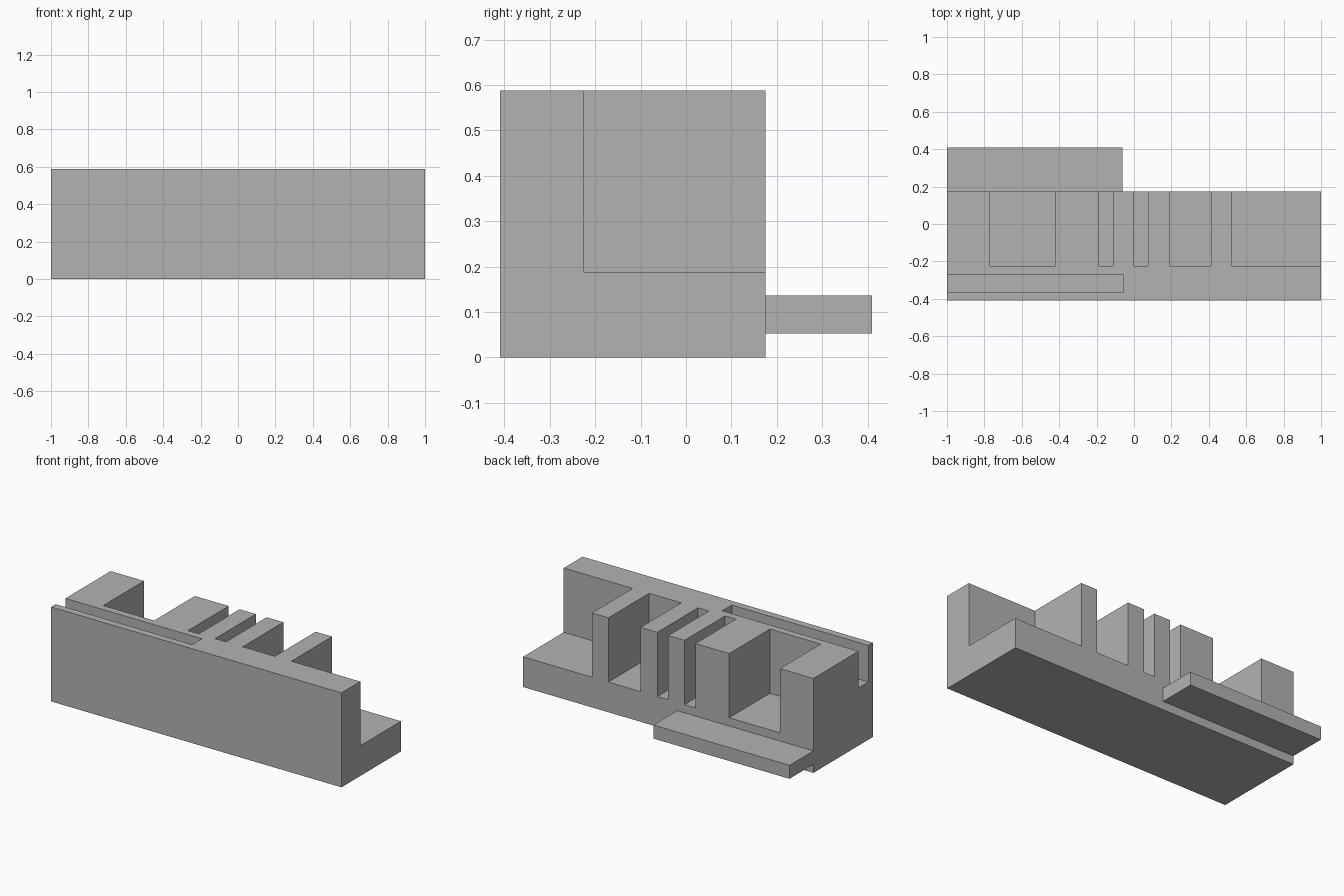
import bpy
import bmesh

if "Cube" in bpy.data.objects:
    bpy.data.objects.remove(bpy.data.objects["Cube"], do_unlink=True)

grey = bpy.data.materials.new("plain_grey")
grey.use_nodes = True
grey.diffuse_color = (0.45, 0.45, 0.45, 1)
grey.node_tree.nodes["Principled BSDF"].inputs["Base Color"].default_value = grey.diffuse_color


def box(name, x, y, z):
    """Axis-aligned box from (min, max) ranges."""
    bm = bmesh.new()
    bmesh.ops.create_cube(bm, size=1)
    for v in bm.verts:
        v.co = [r[0] if c < 0 else r[1] for c, r in zip(v.co, (x, y, z))]
    mesh = bpy.data.meshes.new(name)
    bm.to_mesh(mesh)
    bm.free()
    mesh.materials.append(grey)
    obj = bpy.data.objects.new(name, mesh)
    bpy.context.collection.objects.link(obj)
    return obj


def cut(target, cutter):
    """Subtract the cutter and keep the result as plain mesh."""
    mod = target.modifiers.new("cut", 'BOOLEAN')
    mod.operation = 'DIFFERENCE'
    mod.solver = 'EXACT'
    mod.object = cutter
    cutter.hide_render = True
    graph = bpy.context.evaluated_depsgraph_get()
    result = bpy.data.meshes.new_from_object(target.evaluated_get(graph))
    target.modifiers.clear()
    target.data = result
    bpy.data.objects.remove(cutter, do_unlink=True)


TOP, BACK, OVER = 0.588, 0.175, 0.2

# Main block
body = box("notched_body", (-1, 1), (-0.41, BACK), (0, TOP))

# Notches open to the back and top; the last one also runs off the left end
notches = [(-0.77, -0.42), (-0.187, -0.112), (0, 0.075), (0.19, 0.412), (0.525, 1 + OVER)]
for span in notches:
    cut(body, box("notch_cutter", span, (-0.225, BACK + OVER), (0.188, TOP + OVER)))

# Long groove in the top, open at the right end
cut(body, box("groove_cutter", (-1 - OVER, -0.06), (-0.365, -0.27), (0.36, TOP + OVER)))

# Flat ledge on the back
box("rear_ledge", (-1, -0.062), (BACK, 0.41), (0.053, 0.137))
